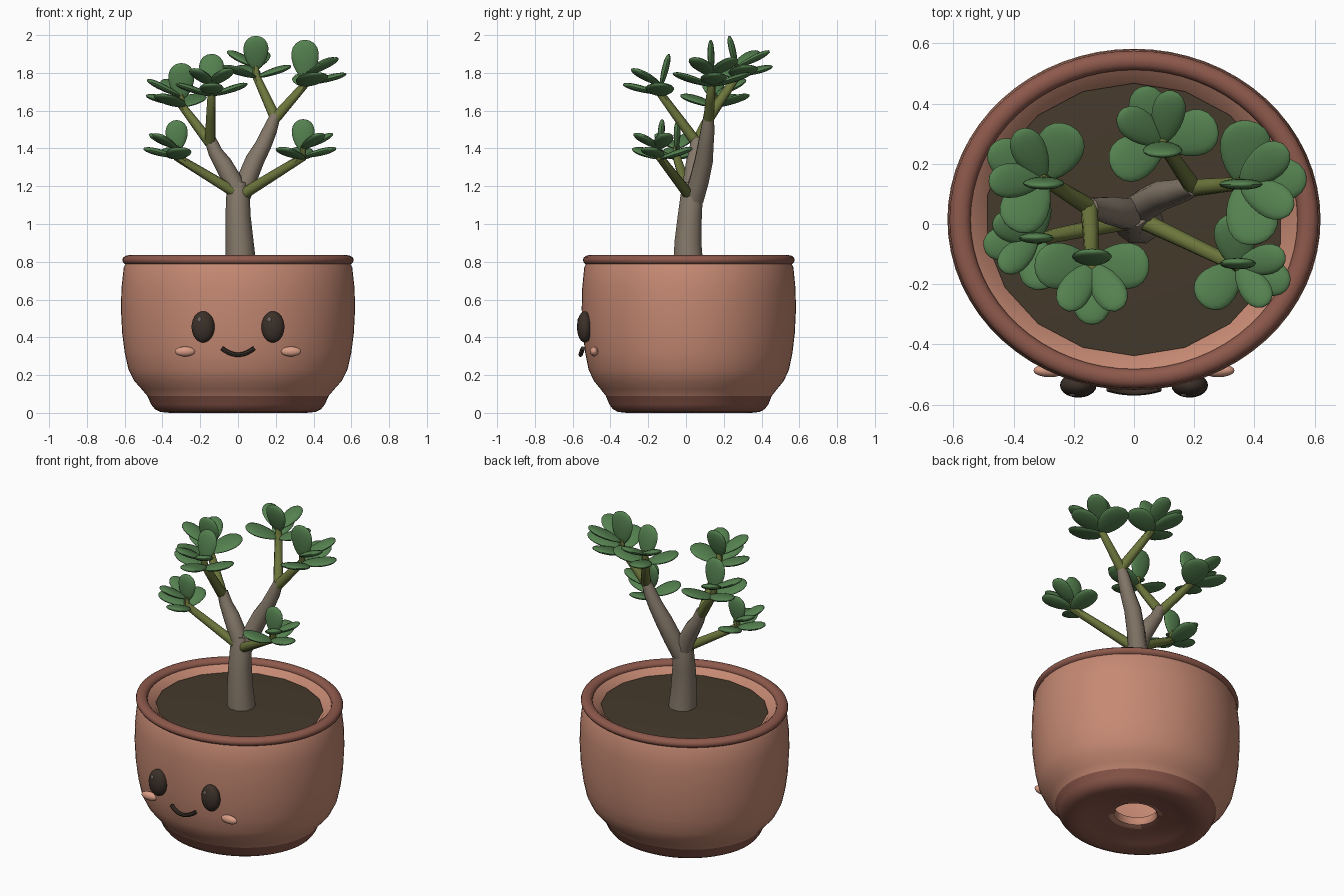
import bpy, bmesh, math
from math import cos, sin, pi, radians
from mathutils import Vector, Matrix

default = bpy.data.objects.get("Cube")
if default:
    bpy.data.objects.remove(default)


def material(name, r, g, b):
    m = bpy.data.materials.new(name)
    m.use_nodes = True
    m.diffuse_color = (r, g, b, 1)
    shader = m.node_tree.nodes["Principled BSDF"]
    shader.inputs["Base Color"].default_value = (r, g, b, 1)
    shader.inputs["Roughness"].default_value = 0.8
    return m


CLAY = material("clay", 0.56, 0.25, 0.17)
DARK_CLAY = material("dark clay", 0.27, 0.1, 0.072)
SOIL = material("soil", 0.06, 0.042, 0.025)
BARK = material("bark", 0.23, 0.185, 0.14)
STEM = material("green stem", 0.15, 0.18, 0.045)
LEAF = material("leaf green", 0.09, 0.22, 0.08)
FACE = material("dark brown", 0.045, 0.03, 0.022)
GLINT = material("grey glint", 0.15, 0.13, 0.12)
BLUSH = material("blush", 0.7, 0.34, 0.24)

POT_CENTRE = Vector((0, 0.015, 0))
POT_DEPTH = 0.915      # the pot is slightly oval


def finish(name, bm, *mats):
    bmesh.ops.recalc_face_normals(bm, faces=bm.faces)
    mesh = bpy.data.meshes.new(name)
    bm.to_mesh(mesh)
    bm.free()
    for m in mats:
        mesh.materials.append(m)
    obj = bpy.data.objects.new(name, mesh)
    bpy.context.collection.objects.link(obj)
    bpy.ops.object.select_all(action="DESELECT")
    obj.select_set(True)
    bpy.context.view_layer.objects.active = obj
    bpy.ops.object.shade_smooth_by_angle(angle=radians(45))
    return obj


def bridge(bm, a, b):
    for i in range(len(a)):
        j = (i + 1) % len(a)
        bm.faces.new((a[i], a[j], b[j], b[i]))


def lathe(profile, sides):
    """Closed profile of (radius, height) turned into an oval ring."""
    bm = bmesh.new()
    rings = []
    for r, z in profile:
        rings.append([bm.verts.new(POT_CENTRE + Vector(
            (r * cos(t), r * sin(t) * POT_DEPTH, z)))
            for t in (2 * pi * k / sides for k in range(sides))])
    for i, ring in enumerate(rings):
        bridge(bm, ring, rings[(i + 1) % len(rings)])
    return bm


def tube(bm, points, sides=10, side_hint=(0, 1, 0)):
    """Sweep a circle along (x, y, z, radius) points and cap the ends."""
    pos = [Vector(p[:3]) for p in points]
    rings = []
    for i, p in enumerate(points):
        d = (pos[min(i + 1, len(pos) - 1)] - pos[max(i - 1, 0)]).normalized()
        u = d.cross(Vector(side_hint)).normalized()
        v = d.cross(u)
        rings.append([bm.verts.new(pos[i] + p[3] * (u * cos(t) + v * sin(t)))
                      for t in (2 * pi * k / sides for k in range(sides))])
    for a, b in zip(rings, rings[1:]):
        bridge(bm, a, b)
    bm.faces.new(rings[0])
    bm.faces.new(rings[-1])


def ellipsoid(name, centre, size, mat):
    bm = bmesh.new()
    bmesh.ops.create_uvsphere(bm, u_segments=20, v_segments=12, radius=1,
                              matrix=Matrix.Translation(centre) @ Matrix.Diagonal((*size, 1)))
    return finish(name, bm, mat)


def leaf(bm, base, direction, hint, length, width, thick=0.021):
    """Plump paddle leaf, narrower at its base."""
    x = direction.normalized()
    y = hint.cross(x).normalized()
    z = x.cross(y)
    verts = bmesh.ops.create_uvsphere(bm, u_segments=16, v_segments=10, radius=1)["verts"]
    for v in verts:
        a, b, c = v.co
        taper = 0.85 + 0.2 * c
        v.co = (base + x * length * (c + 1) / 2
                + y * width / 2 * a * taper + z * thick * b * taper)


# Pot: outside wall, foot, recessed underside, drain hole, inside wall
pot_bm = lathe([(0.59, 0.8), (0.605, 0.77), (0.617, 0.66), (0.62, 0.55), (0.613, 0.42),
                (0.6, 0.32), (0.58, 0.23), (0.55, 0.17), (0.51, 0.125), (0.48, 0.09),
                (0.46, 0.045), (0.44, 0.02), (0.41, 0.005), (0.36, 0), (0.3, 0.015),
                (0.22, 0.04), (0.16, 0.04), (0.13, 0.05), (0.12, 0.07), (0.13, 0.1),
                (0.44, 0.16), (0.52, 0.35), (0.53, 0.6), (0.45, 0.7), (0.5, 0.775),
                (0.55, 0.81)], 64)
for f in pot_bm.faces:
    c = f.calc_center_median() - POT_CENTRE
    f.material_index = int(c.z < 0.09 and Vector(c.xy).length > 0.14)
finish("pot", pot_bm, CLAY, DARK_CLAY)

# Rolled rim
finish("pot_rim", lathe([(0.578 + 0.035 * cos(t), 0.809 + 0.026 * sin(t))
                         for t in (2 * pi * k / 12 for k in range(12))], 64), DARK_CLAY)

# Soil: low-sided, slightly domed disc
soil_bm = bmesh.new()
bmesh.ops.create_cone(soil_bm, cap_ends=True, segments=18, radius1=0.495, radius2=0.3,
                      depth=0.012, matrix=Matrix.Translation(POT_CENTRE + Vector((0, 0, 0.782)))
                      @ Matrix.Diagonal((1, POT_DEPTH, 1, 1)))
finish("soil", soil_bm, SOIL)

# Face
for name, s in (("right", -1), ("left", 1)):
    ellipsoid(name + "_eye", (s * 0.185, -0.536, 0.455), (0.061, 0.041, 0.083), FACE)
    ellipsoid(name + "_eye_glint", (s * 0.185 - 0.018, -0.566, 0.492), (0.012, 0.008, 0.014), GLINT)
    ellipsoid(name + "_cheek", (s * 0.28, -0.487, 0.325), (0.054, 0.022, 0.026), BLUSH)
mouth_bm = bmesh.new()
tube(mouth_bm, [(0.085 * t, -0.558 + 0.012 * t * t, 0.308 + 0.034 * t * t, 0.012)
                for t in (k / 5 for k in range(-5, 6))], 8)
finish("mouth", mouth_bm, FACE)

# Trunk and its two woody branches
for name, path in (
        ("trunk", [(0.015, 0.013, 0.77, 0.083), (0.008, 0.01, 0.9, 0.075),
                   (0, 0.02, 1.04, 0.067), (0, 0.03, 1.15, 0.062), (0, 0.035, 1.22, 0.045)]),
        ("right_branch", [(0.005, 0.03, 1.13, 0.055), (-0.03, 0.035, 1.23, 0.052),
                          (-0.08, 0.045, 1.32, 0.047), (-0.12, 0.052, 1.38, 0.038),
                          (-0.148, 0.056, 1.45, 0.031)]),
        ("left_branch", [(0.005, 0.04, 1.13, 0.055), (0.045, 0.07, 1.23, 0.053),
                         (0.09, 0.095, 1.34, 0.05), (0.135, 0.105, 1.42, 0.043),
                         (0.17, 0.115, 1.5, 0.038), (0.2, 0.12, 1.58, 0.027)])):
    bm = bmesh.new()
    tube(bm, path)
    finish(name, bm, BARK)

# Green stems, each carrying a rosette: start, tip, heading, side splay, size
FORK_R, FORK_L = (-0.148, 0.056, 1.43), (0.198, 0.12, 1.56)
SPRIGS = {
    "low_left": ((0.03, 0.01, 1.16), (0.345, -0.14, 1.355), -20, 115, 0.9),
    "low_right": ((-0.02, 0.01, 1.17), (-0.325, -0.05, 1.355), 188, 88, 0.87),
    "high_left": (FORK_L, (0.355, 0.135, 1.74), 5, 78, 1.08),
    "high_back": (FORK_L, (0.095, 0.27, 1.785), 112, 95, 0.98),
    "high_front": (FORK_R, (-0.14, -0.135, 1.69), 270, 88, 0.98),
    "high_right": (FORK_R, (-0.3, 0.15, 1.63), 150, 87, 1.02),
}
UP = Vector((0, 0, 1))
for name, (start, tip, heading, splay, size) in SPRIGS.items():
    start, tip = Vector(start), Vector(tip)
    bm = bmesh.new()
    mid = start.lerp(tip, 0.5)
    tube(bm, [(*start, 0.03), (*mid, 0.026), (*tip, 0.022),
              (*(tip + UP * 0.06), 0.015)], 8, (1, 0.3, 0))
    finish(name + "_stem", bm, STEM)

    bm = bmesh.new()
    # offset angle, rise angle, height on stem, length, width
    for turn, rise, lift, length, width in (
            (splay, 18, -0.01, 0.205, 0.18), (-splay, 18, -0.01, 0.205, 0.18),
            (0, 14, 0, 0.21, 0.15),
            (33, 26, 0.045, 0.2, 0.13), (-33, 26, 0.045, 0.2, 0.13)):
        az, el = radians(heading + turn), radians(rise)
        d = Vector((cos(az) * cos(el), sin(az) * cos(el), sin(el)))
        leaf(bm, tip + UP * lift, d, UP, length * size, width * size)
    # Upright leaf facing the front, leaning back over the stem
    lean = Vector((0, -0.25 * sin(radians(heading)), 1))
    leaf(bm, tip + UP * 0.03, lean, Vector((0, -1, 0)), 0.19 * size, 0.155 * size)
    finish(name + "_leaves", bm, LEAF)
